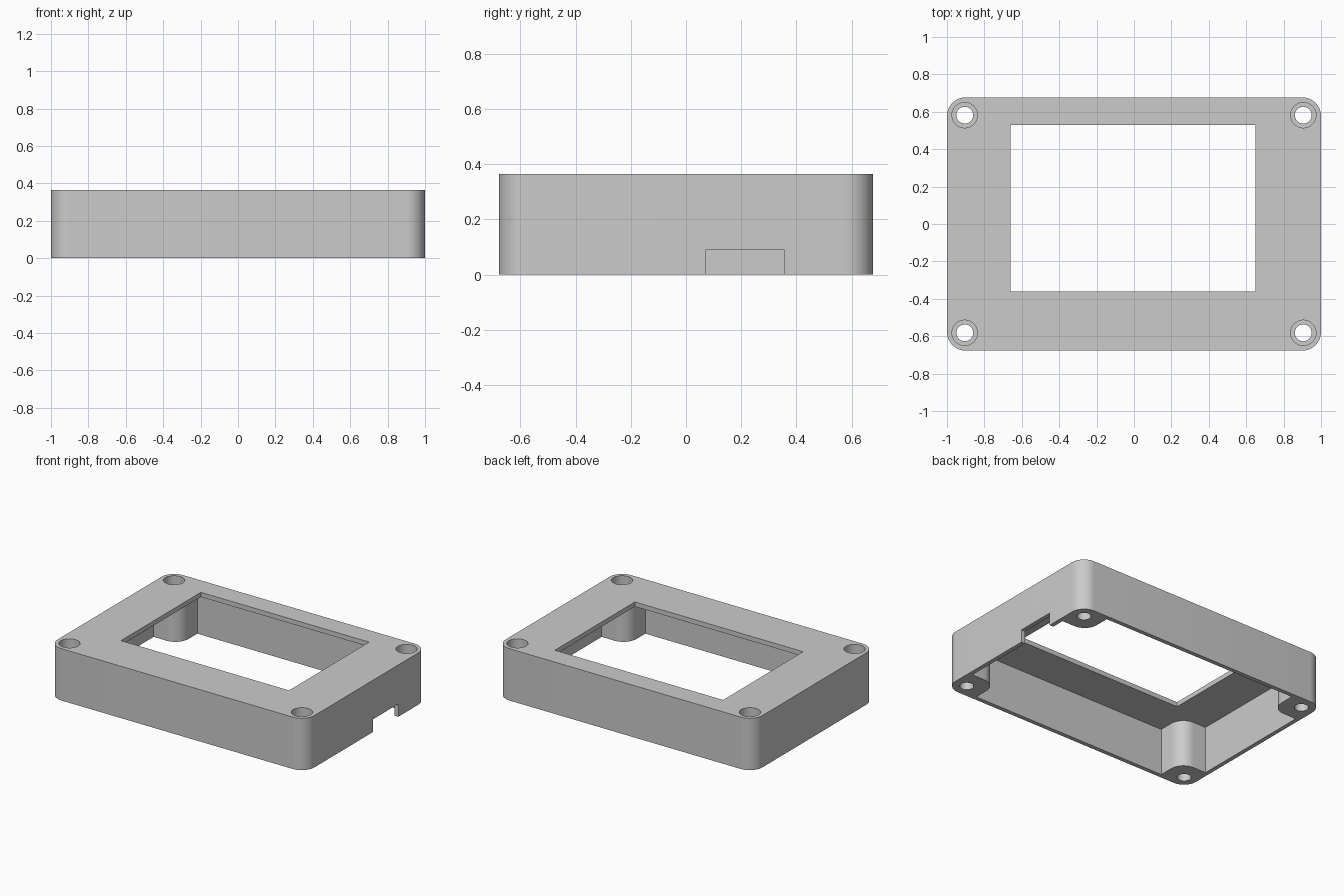
import bpy, bmesh, math

cube = bpy.data.objects.get("Cube")
if cube:
    bpy.data.objects.remove(cube, do_unlink=True)

HALF_X, HALF_Y, HEIGHT = 1.0, 0.677, 0.365
WALL, PLATE, CORNER = 0.03, 0.033, 0.1
HOLE_X, HOLE_Y, POST = 0.905, 0.582, 0.135

grey = bpy.data.materials.new("plastic_grey")
grey.use_nodes = True
colour = (0.6, 0.6, 0.6, 1)
grey.diffuse_color = colour
grey.node_tree.nodes["Principled BSDF"].inputs["Base Color"].default_value = colour


def arc(cx, cy, r, start, sweep, steps=12):
    """Points along an arc, angles in degrees."""
    angles = [math.radians(start + sweep * i / steps) for i in range(steps + 1)]
    return [(cx + r * math.cos(a), cy + r * math.sin(a)) for a in angles]


def prism(name, outline, z0, z1):
    """Extrude a counter-clockwise outline between two heights."""
    bm = bmesh.new()
    face = bm.faces.new([bm.verts.new((x, y, z0)) for x, y in outline])
    result = bmesh.ops.extrude_face_region(bm, geom=[face])
    top = [v for v in result["geom"] if isinstance(v, bmesh.types.BMVert)]
    bmesh.ops.translate(bm, verts=top, vec=(0, 0, z1 - z0))
    bmesh.ops.recalc_face_normals(bm, faces=bm.faces)
    mesh = bpy.data.meshes.new(name)
    bm.to_mesh(mesh)
    bm.free()
    mesh.materials.append(grey)
    obj = bpy.data.objects.new(name, mesh)
    bpy.context.collection.objects.link(obj)
    return obj


def rectangle(x0, x1, y0, y1):
    return [(x0, y0), (x1, y0), (x1, y1), (x0, y1)]


def four_corners(quarter):
    """Mirror a first-quadrant outline into a closed loop."""
    points = []
    for sx, sy in ((1, 1), (-1, 1), (-1, -1), (1, -1)):
        part = [(x * sx, y * sy) for x, y in quarter]
        points += part if sx * sy > 0 else part[::-1]
    return points


def cut(target, cutter):
    mod = target.modifiers.new("cut", 'BOOLEAN')
    mod.operation = 'DIFFERENCE'
    mod.solver = 'EXACT'
    mod.object = cutter
    bpy.context.view_layer.objects.active = target
    bpy.ops.object.modifier_apply(modifier=mod.name)
    bpy.data.objects.remove(cutter, do_unlink=True)


# Outer block with rounded upright corners
case = prism("case_cover",
             four_corners(arc(HALF_X - CORNER, HALF_Y - CORNER, CORNER, 0, 90)),
             0, HEIGHT)

# Open underside, leaving a rounded screw post in each corner
in_x, in_y = HALF_X - WALL, HALF_Y - WALL
post_x, post_y = HOLE_X - POST, HOLE_Y - POST
post_edge = arc(post_x + CORNER, post_y + CORNER, CORNER, 270, -90)
cavity = [(in_x, post_y)] + post_edge + [(post_x, in_y)]
cut(case, prism("cavity", four_corners(cavity), -0.1, HEIGHT - PLATE))

# Screen window and cable notch
cut(case, prism("window", rectangle(-0.66, 0.65, -0.36, 0.53), 0.2, 0.5))
cut(case, prism("notch", rectangle(0.9, 1.1, 0.073, 0.355), -0.1, 0.09))

# Counterbored screw holes
for sx in (-1, 1):
    for sy in (-1, 1):
        for r, z0 in ((0.045, -0.1), (0.068, HEIGHT - 0.1)):
            ring = arc(sx * HOLE_X, sy * HOLE_Y, r, 0, 360, 32)[:-1]
            cut(case, prism("screw_hole", ring, z0, 0.5))

bpy.ops.object.select_all(action='DESELECT')
case.select_set(True)
bpy.context.view_layer.objects.active = case
bpy.ops.object.shade_smooth_by_angle(angle=math.radians(30))
